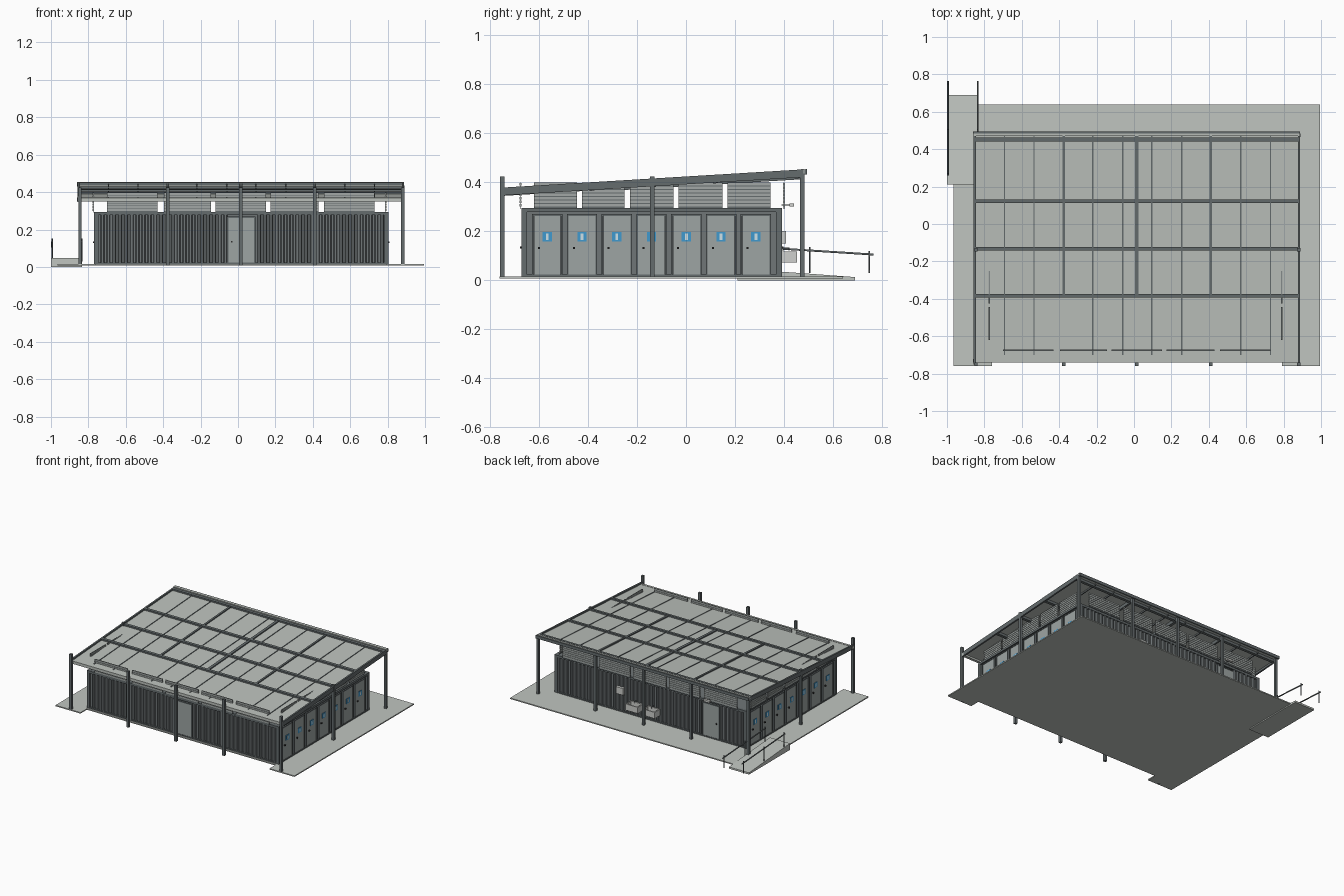
import bpy, bmesh, math
from mathutils import Vector

if "Cube" in bpy.data.objects:
    bpy.data.objects.remove(bpy.data.objects["Cube"])


def mat(name, r, g, b):
    m = bpy.data.materials.new(name)
    m.diffuse_color = (r, g, b, 1)
    m.use_nodes = True
    m.node_tree.nodes["Principled BSDF"].inputs["Base Color"].default_value = m.diffuse_color
    return m


CONCRETE = mat("pale_concrete", 0.53, 0.56, 0.53)
ROOF = mat("pale_roof_sheet", 0.50, 0.53, 0.50)
STEEL = mat("dark_steel", 0.13, 0.15, 0.155)
WALL = mat("grey_wall", 0.16, 0.18, 0.185)
DOOR = mat("light_grey_door", 0.34, 0.375, 0.37)
SLAT = mat("screen_grey", 0.36, 0.39, 0.38)
BLUE = mat("blue_frame", 0.05, 0.32, 0.62)
PANE = mat("pale_pane", 0.62, 0.75, 0.80)
WHITE = mat("off_white", 0.62, 0.63, 0.61)
BLACK = mat("near_black", 0.03, 0.03, 0.03)


def finish(name, bm, material):
    bmesh.ops.recalc_face_normals(bm, faces=bm.faces[:])
    me = bpy.data.meshes.new(name)
    bm.to_mesh(me)
    bm.free()
    me.materials.append(material)
    ob = bpy.data.objects.new(name, me)
    bpy.context.collection.objects.link(ob)
    return ob


def boxes(name, items, material, lift=None):
    """Boxes (x0,x1,y0,y1,z0,z1); lift(y) is added to z for sloped parts."""
    bm = bmesh.new()
    for x0, x1, y0, y1, z0, z1 in items:
        for v in bmesh.ops.create_cube(bm, size=1)["verts"]:
            x, y, z = v.co
            p = Vector((x0 if x < 0 else x1, y0 if y < 0 else y1, z0 if z < 0 else z1))
            if lift:
                p.z += lift(p.y)
            v.co = p
    return finish(name, bm, material)


def prism(name, pts, vec, material):
    bm = bmesh.new()
    f = bm.faces.new([bm.verts.new(p) for p in pts])
    r = bmesh.ops.extrude_face_region(bm, geom=[f])
    for v in r["geom"]:
        if isinstance(v, bmesh.types.BMVert):
            v.co += Vector(vec)
    return finish(name, bm, material)


def rod(name, pts, radius, material):
    cu = bpy.data.curves.new(name, "CURVE")
    cu.dimensions = "3D"
    cu.bevel_depth = radius
    cu.bevel_resolution = 1
    cu.use_fill_caps = True
    sp = cu.splines.new("POLY")
    sp.points.add(len(pts) - 1)
    for p, q in zip(sp.points, pts):
        p.co = (*q, 1)
    cu.materials.append(material)
    bpy.context.collection.objects.link(bpy.data.objects.new(name, cu))


def roof(y):
    return 0.378 + 0.0605 * (y + 0.75)


# ground slab with the notch along the front
outline = [(-0.965, -0.76), (-0.76, -0.76), (-0.76, -0.685), (0.79, -0.685), (0.79, -0.76),
           (0.995, -0.76), (0.995, 0.64), (-0.835, 0.64), (-0.835, 0.21), (-0.965, 0.21)]
prism("ground_slab", [(x, y, 0.008) for x, y in outline], (0, 0, 0.008), CONCRETE)

# access ramp and handrails
prism("access_ramp", [(-1.0, 0.21, 0), (-1.0, 0.69, 0), (-1.0, 0.69, 0.013), (-1.0, 0.21, 0.048)],
      (0.165, 0, 0), CONCRETE)
for side, x in (("left", -0.994), ("right", -0.836)):
    rod(side + "_handrail", [(x, 0.26, 0.137), (x, 0.765, 0.105)], 0.0045, STEEL)
    for i, y in enumerate((0.27, 0.505, 0.748)):
        rod(f"{side}_handrail_post_{i}", [(x, y, 0.03), (x, y, 0.14 - 0.065 * (y - 0.26) + 0.012)],
            0.004, STEEL)

# posts
COLS = (-0.845, -0.375, 0.015, 0.41, 0.88)
h = 0.009
boxes("front_posts", [(x - h, x + h, -0.758, -0.74, 0.008, 0.424) for x in COLS], STEEL)
boxes("back_posts", [(x - h, x + h, 0.466, 0.484, 0.014, 0.435) for x in COLS], STEEL)
boxes("side_posts", [(x - h, x + h, -0.147, -0.129, 0.014, 0.424) for x in (COLS[0], COLS[-1])], STEEL)

# sloped roof sheet, its frame and purlins
boxes("roof_sheet", [(-0.855, 0.885, -0.735, 0.485, -0.017, -0.011)], ROOF, roof)
boxes("roof_side_beams", [(x - 0.006, x + 0.006, -0.75, 0.48, -0.032, 0) for x in (-0.851, 0.882)],
      STEEL, roof)
boxes("roof_cross_beams", [(-0.85, 0.88, y - 0.01, y + 0.01, -0.035, 0)
                           for y in (0.452, 0.121, -0.133, -0.383)], STEEL, roof)
boxes("roof_rafters", [(x - w, x + w, -0.39, 0.47, -0.04, -0.003)
                       for x, w in ((-0.375, 0.007), (0.015, 0.01), (0.41, 0.007))], STEEL, roof)
boxes("roof_lower_rafters", [(x - 0.007, x + 0.007, -0.74, -0.39, -0.034, -0.0125) for x in COLS[1:4]],
      STEEL, roof)
boxes("roof_purlins", [(x - 0.0035, x + 0.0035, -0.70, 0.47, -0.028, -0.008)
                       for x in (-0.692, -0.535, -0.22, -0.06, 0.095, 0.255, 0.57, 0.73)], STEEL, roof)
boxes("front_fascia", [(-0.86, 0.888, -0.74, -0.722, -0.03, -0.009)], ROOF, roof)
boxes("back_fascia", [(-0.86, 0.888, 0.484, 0.494, -0.022, 0.0)], STEEL, roof)
boxes("back_gutter", [(-0.86, 0.888, 0.470, 0.484, -0.012, 0.002)], ROOF, roof)

# building core, top and bottom rails
X0, X1, Y0, Y1 = -0.77, 0.805, -0.672, 0.392
boxes("building_core", [(X0 + 0.015, X1 - 0.015, Y0 + 0.015, Y1 - 0.015, 0.014, 0.29)], WALL)
rails = []
for z0, z1 in ((0.014, 0.024), (0.278, 0.294)):
    rails += [(X0, X1, Y0, Y0 + 0.02, z0, z1), (X0, X1, Y1 - 0.02, Y1, z0, z1),
              (X0, X0 + 0.02, Y0, Y1, z0, z1), (X1 - 0.02, X1, Y0, Y1, z0, z1)]
boxes("wall_rails", rails, STEEL)
boxes("corner_posts", [(x, x + 0.024, y, y + 0.024, 0.014, 0.294)
                       for x in (X0, X1 - 0.024) for y in (Y0, Y1 - 0.024)], STEEL)


# corrugated front and back walls
def corrugated(name, a, b, y, out):
    bm = bmesh.new()
    n = max(1, round((b - a) / 0.032))
    p = (b - a) / n
    line = []
    for i in range(n):
        for t, d in ((0, 0), (0.35, 0), (0.5, 1), (0.85, 1)):
            line.append((a + (i + t) * p, y + out * 0.01 * d))
    line.append((b, y))
    low = [bm.verts.new((x, yy, 0.022)) for x, yy in line]
    top = [bm.verts.new((x, yy, 0.28)) for x, yy in line]
    for i in range(len(line) - 1):
        bm.faces.new((low[i], low[i + 1], top[i + 1], top[i]))
    finish(name, bm, WALL)


corrugated("front_wall_left", X0 + 0.024, -0.056, Y0 + 0.012, -1)
corrugated("front_wall_right", 0.092, X1 - 0.024, Y0 + 0.012, -1)
corrugated("back_wall_left", X0 + 0.024, -0.545, Y1 - 0.012, 1)
corrugated("back_wall_right", -0.405, X1 - 0.024, Y1 - 0.012, 1)

# front and back doors with frames
for name, a, b, y, s in (("front", -0.05, 0.086, Y0, -1), ("back", -0.54, -0.41, Y1, 1)):
    boxes(name + "_door", [(a, b, y - s * 0.016, y - s * 0.003, 0.02, 0.262)], DOOR)
    boxes(name + "_door_frame", [(a - 0.008, a, y - s * 0.016, y, 0.02, 0.27),
                                 (b, b + 0.008, y - s * 0.016, y, 0.02, 0.27),
                                 (a, b, y - s * 0.016, y, 0.262, 0.27)], STEEL)
    boxes(name + "_door_handle", [(a + 0.012, a + 0.02, y - 0.005, y + 0.005, 0.13, 0.138)], BLACK)

# side walls: seven doors each, with piers, windows and handles
DOORS = [-0.566 + 0.1418 * i for i in range(7)]
for side, x, s in (("right", X1, 1), ("left", X0, -1)):
    def layer(lo, hi):
        return tuple(sorted((x + s * lo, x + s * hi)))
    boxes(side + "_doors", [(*layer(-0.016, -0.004), y - 0.055, y + 0.055, 0.024, 0.262) for y in DOORS], DOOR)
    piers = []
    for y in DOORS:
        piers += [(*layer(-0.016, 0), y - 0.062, y - 0.056, 0.022, 0.27),
                  (*layer(-0.016, 0), y + 0.056, y + 0.062, 0.022, 0.27),
                  (*layer(-0.016, 0), y - 0.056, y + 0.056, 0.262, 0.27)]
    boxes(side + "_door_frames", piers, STEEL)
    boxes(side + "_window_frames", [(*layer(-0.006, -0.001), y - 0.019, y + 0.019, 0.159, 0.196)
                                    for y in DOORS], BLUE)
    boxes(side + "_window_panes", [(*layer(-0.003, 0), y - 0.006, y + 0.006, 0.165, 0.19)
                                   for y in DOORS], PANE)
    boxes(side + "_door_handles", [(*layer(-0.006, 0.006), y - s * 0.033 - 0.004, y - s * 0.033 + 0.004,
                                    0.127, 0.135) for y in DOORS], BLACK)

# ventilation screens above the walls, five per side
XS = [(-0.70, -0.43), (-0.395, -0.145), (-0.12, 0.15), (0.175, 0.43), (0.46, 0.73)]
YS = [(-0.62, -0.445), (-0.425, -0.25), (-0.228, -0.052), (-0.03, 0.148), (0.17, 0.345)]
ZS = [0.300 + 0.0143 * i for i in range(7)]
for name, y in (("front", -0.676), ("back", 0.400)):
    boxes(name + "_screen_slats", [(a, b, y - 0.004, y + 0.004, z, z + 0.0115)
                                   for a, b in XS for z in ZS], SLAT)
    boxes(name + "_screen_backs", [(a, b, y - 0.0015, y + 0.0015, 0.29, 0.398) for a, b in XS], STEEL)
for name, x in (("left", -0.774), ("right", 0.791)):
    boxes(name + "_screen_slats", [(x - 0.004, x + 0.004, a, b, z, z + 0.0115)
                                   for a, b in YS for z in ZS], SLAT)
    boxes(name + "_screen_backs", [(x - 0.0015, x + 0.0015, a, b, 0.29, 0.398) for a, b in YS], STEEL)

# wash basins, notice panel and lamp on the back wall
for i, x in enumerate((0.13, -0.01)):
    boxes(f"basin_{i}", [(x - 0.05, x + 0.05, Y1, 0.452, 0.072, 0.09),
                         (x - 0.05, x + 0.05, Y1, 0.40, 0.09, 0.122),
                         (x - 0.05, x + 0.05, 0.444, 0.452, 0.09, 0.118),
                         (x - 0.05, x - 0.042, Y1, 0.452, 0.09, 0.118),
                         (x + 0.042, x + 0.05, Y1, 0.452, 0.09, 0.118)], WHITE)
    rod(f"basin_tap_{i}", [(x, Y1, 0.132), (x, 0.42, 0.132), (x, 0.42, 0.122)], 0.003, STEEL)
boxes("notice_panel", [(0.23, 0.29, Y1 - 0.004, 0.408, 0.15, 0.20)], WHITE)
boxes("back_lamp", [(-0.50, -0.45, 0.422, 0.44, 0.30, 0.314)], WHITE)
boxes("back_lamp_arm", [(-0.48, -0.47, 0.39, 0.424, 0.304, 0.31)], STEEL)
